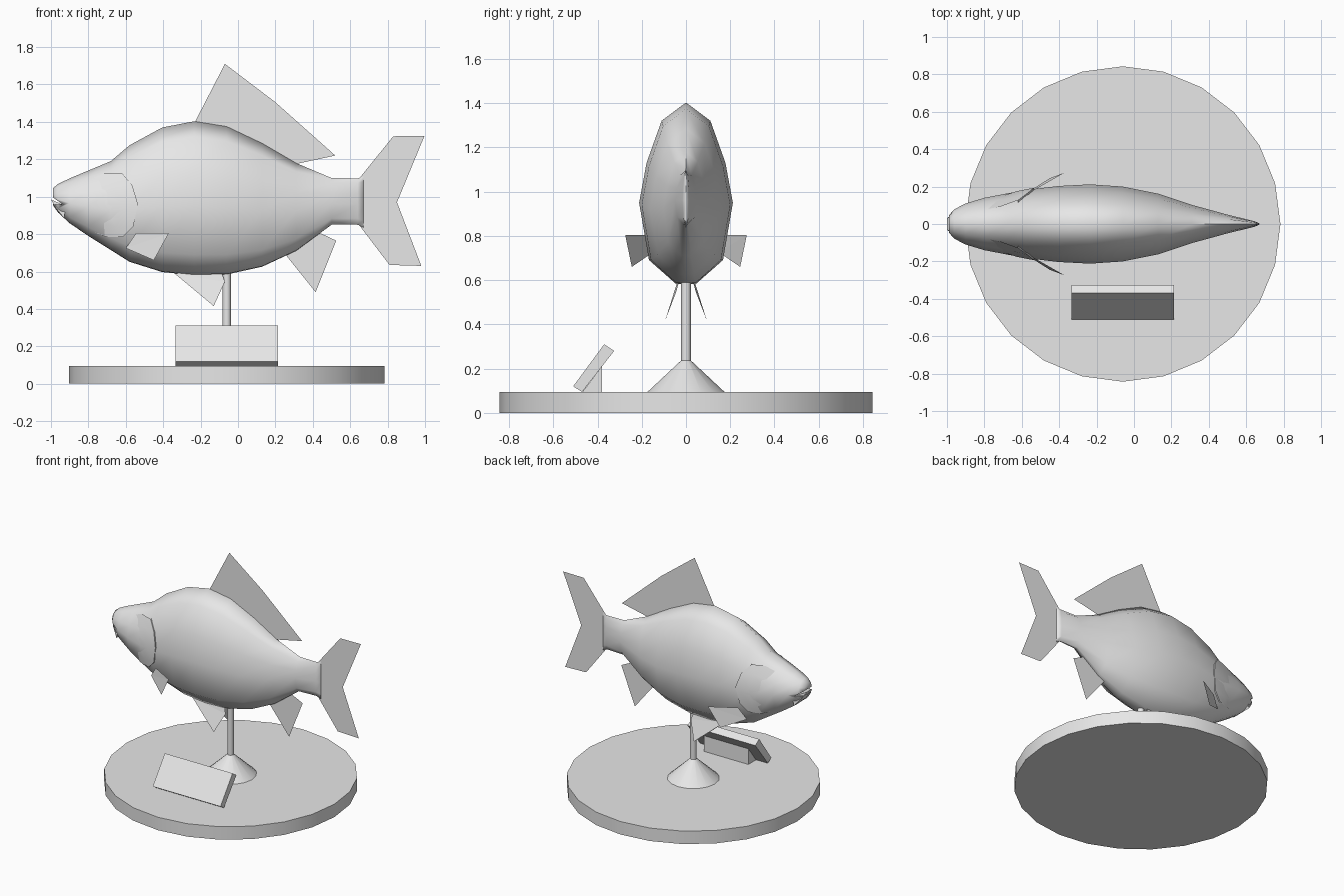
import bpy, bmesh, math
from mathutils import Matrix

if "Cube" in bpy.data.objects:
    bpy.data.objects.remove(bpy.data.objects["Cube"])

grey = bpy.data.materials.new("light_grey")
grey.diffuse_color = (0.8, 0.8, 0.8, 1)
grey.use_nodes = True
grey.node_tree.nodes["Principled BSDF"].inputs["Base Color"].default_value = grey.diffuse_color


def make(name, verts, faces, smooth=None, fix=True):
    me = bpy.data.meshes.new(name)
    me.from_pydata(verts, [], faces)
    if fix:
        bm = bmesh.new()
        bm.from_mesh(me)
        bmesh.ops.recalc_face_normals(bm, faces=bm.faces)
        bm.to_mesh(me)
        bm.free()
    me.materials.append(grey)
    ob = bpy.data.objects.new(name, me)
    bpy.context.collection.objects.link(ob)
    if smooth:
        shade(ob, smooth)
    return ob


def shade(ob, angle):
    bpy.ops.object.select_all(action='DESELECT')
    ob.select_set(True)
    bpy.context.view_layer.objects.active = ob
    bpy.ops.object.shade_smooth_by_angle(angle=math.radians(angle))


def prism(name, profile, x0, x1):
    """Extrude a (y, z) profile along x."""
    n = len(profile)
    verts = [(x, y, z) for x in (x0, x1) for y, z in profile]
    faces = [list(range(n)), list(range(n, 2 * n))]
    faces += [(i, (i + 1) % n, n + (i + 1) % n, n + i) for i in range(n)]
    return make(name, verts, faces)


def lathe(name, profile, segs, cx, angle):
    """Revolve a (radius, z) profile about a vertical axis and cap it."""
    verts, faces = [], []
    for r, z in profile:
        for k in range(segs):
            a = 2 * math.pi * k / segs
            verts.append((cx + r * math.cos(a), r * math.sin(a), z))
    for j in range(len(profile) - 1):
        for k in range(segs):
            m = (k + 1) % segs
            faces.append((j * segs + k, j * segs + m, (j + 1) * segs + m, (j + 1) * segs + k))
    faces += [list(range(segs)), list(range(len(verts) - segs, len(verts)))]
    return make(name, verts, faces, angle)


# Stand: round base, flared foot and post
CX = -0.06
lathe("base", [(0.843, 0), (0.843, 0.095)], 24, CX, 20)
lathe("stand_foot", [(0.175, 0.094), (0.022, 0.237)], 16, CX, 40)
lathe("stand_post", [(0.022, 0.2), (0.022, 0.66)], 12, CX, 40)

# Tilted plaque and the wedge block behind it
prism("plaque", [(-0.51, 0.12), (-0.37, 0.31), (-0.325, 0.28), (-0.47, 0.095)], -0.335, 0.215)
prism("plaque_support", [(-0.468, 0.095), (-0.38, 0.095), (-0.38, 0.21)], -0.24, 0.12)

# Body stations: x, top z, bottom z, half width
STATIONS = [
    (-0.99, 1.045, 0.955, 0.045), (-0.962, 1.068, 0.915, 0.078), (-0.90, 1.098, 0.858, 0.11),
    (-0.80, 1.14, 0.79, 0.14), (-0.68, 1.19, 0.715, 0.163), (-0.58, 1.275, 0.652, 0.182),
    (-0.405, 1.37, 0.597, 0.203), (-0.235, 1.403, 0.58, 0.212), (-0.06, 1.375, 0.584, 0.2),
    (0.13, 1.285, 0.626, 0.162), (0.31, 1.18, 0.71, 0.102), (0.50, 1.10, 0.85, 0.05),
    (0.64, 1.098, 0.85, 0.016), (0.672, 1.11, 0.835, 0.003)]
# Half cross-section: fraction of half width, fraction of height
SECTION = [(0, 1), (0.52, 0.9), (0.84, 0.67), (1, 0.45), (0.79, 0.135), (0.22, 0.005), (0, 0)]

ring = SECTION + [(-u, v) for u, v in reversed(SECTION[1:-1])]
n = len(ring)
verts = [(x, w * u, b + (t - b) * v) for x, t, b, w in STATIONS for u, v in ring]
faces = [(j * n + k, j * n + (k + 1) % n, (j + 1) * n + (k + 1) % n, (j + 1) * n + k)
         for j in range(len(STATIONS) - 1) for k in range(n)]
faces += [list(range(n)), list(range(len(verts) - n, len(verts)))]
body = make("body", verts, faces)

# Lower lip
lip = [(-1.0, 0.985, 0.03), (-0.978, 0.945, 0.05), (-0.93, 0.885, 0.08), (-0.92, 0.95, 0.08)]
make("lower_lip", [(x, s * w, z) for s in (-1, 1) for x, z, w in lip],
     [(0, 1, 2, 3), (4, 5, 6, 7)] + [(i, (i + 1) % 4, 4 + (i + 1) % 4, 4 + i) for i in range(4)], 50)

# Mouth opening cut into the snout
wedge = [(-0.935, 0.957), (-1.03, 0.962), (-1.03, 1.025)]
cutter = make("mouth_cutter", [(x, y, z) for y in (-0.2, 0.2) for x, z in wedge],
              [(0, 1, 2), (3, 4, 5), (0, 1, 4, 3), (1, 2, 5, 4), (2, 0, 3, 5)])
mod = body.modifiers.new("mouth", 'BOOLEAN')
mod.operation, mod.solver, mod.object = 'DIFFERENCE', 'EXACT', cutter
bpy.context.view_layer.objects.active = body
bpy.ops.object.modifier_apply(modifier="mouth")
bpy.data.objects.remove(cutter)
shade(body, 78)


def half_width(x, z):
    """Distance from the centre plane to the body surface."""
    for a, c in zip(STATIONS, STATIONS[1:]):
        if a[0] <= x <= c[0]:
            f = (x - a[0]) / (c[0] - a[0])
            t, b, w = [a[i] + f * (c[i] - a[i]) for i in (1, 2, 3)]
            v = (z - b) / (t - b)
            for p, q in zip(SECTION, SECTION[1:]):
                if q[1] <= v <= p[1]:
                    return w * (q[0] + (p[0] - q[0]) * (v - q[1]) / (p[1] - q[1]))
    return 0


# Gill covers: shallow raised flaps with a stepped rear edge
EDGE = [(-0.62, 1.125), (-0.565, 1.06), (-0.535, 0.96), (-0.56, 0.84), (-0.615, 0.785)]
for side, label in ((-1, "left"), (1, "right")):
    verts = []
    for x, z in EDGE:
        for dx, off in ((-0.2, -0.006), (-0.09, 0.009), (0, 0.011), (0, -0.012)):
            zz = z + (0.96 - z) * 0.25 * (dx < -0.1)
            verts.append((x + dx, side * (half_width(x + dx, zz) + off), zz))
    faces = [(4 * j + k, 4 * j + k + 1, 4 * j + k + 5, 4 * j + k + 4)
             for j in range(4) for k in range(3)]
    if side > 0:
        faces = [f[::-1] for f in faces]
    make("gill_cover_" + label, verts, faces, 50, fix=False)

# Single fins on the centre plane
FINS = {
    "dorsal_fin": [(-0.235, 1.39), (-0.07, 1.71), (0.2, 1.505), (0.52, 1.22), (0.31, 1.175), (0.05, 1.25)],
    "tail_fin": [(0.65, 1.10), (0.83, 1.323), (0.997, 1.325), (0.85, 0.97), (0.98, 0.63), (0.81, 0.635), (0.65, 0.845)],
    "anal_fin": [(0.25, 0.695), (0.415, 0.49), (0.525, 0.765), (0.43, 0.81)]}
for name, pts in FINS.items():
    make(name, [(x, 0, z) for x, z in pts], [list(range(len(pts)))], fix=False)

# Paired fins
PAIRS = {
    "pectoral_fin": [(-0.60, 0.15, 0.725), (-0.545, 0.175, 0.805), (-0.37, 0.275, 0.805), (-0.45, 0.245, 0.66)],
    "pelvic_fin": [(-0.34, 0.04, 0.59), (-0.13, 0.095, 0.415), (-0.07, 0.045, 0.545), (-0.09, 0.03, 0.6)]}
for name, pts in PAIRS.items():
    for side, label in ((-1, "left"), (1, "right")):
        make(name + "_" + label, [(x, side * y, z) for x, y, z in pts],
             [(0, 1, 2), (0, 2, 3)], fix=False)
